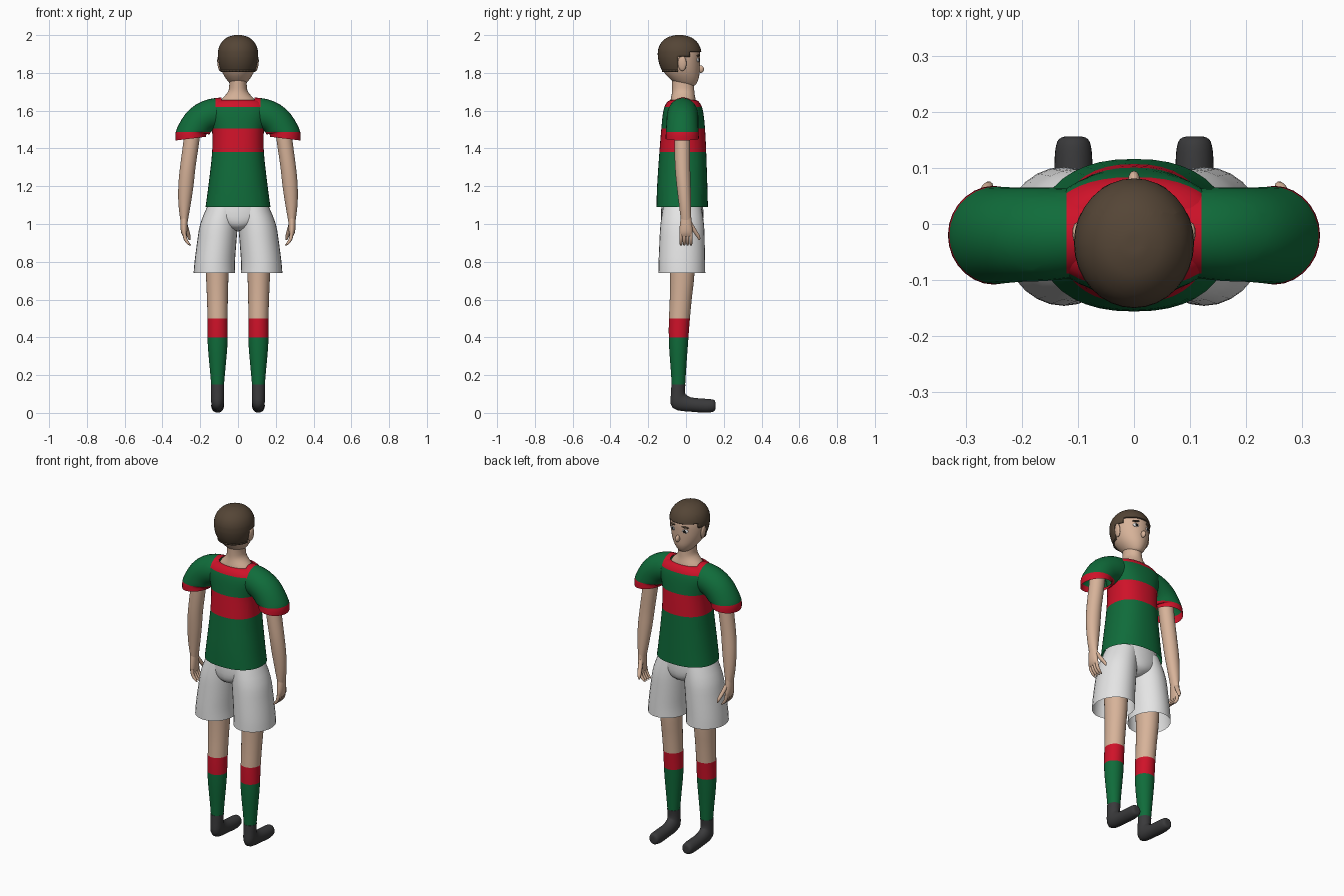
import bpy, bmesh, math
from mathutils import Vector, Matrix

cube = bpy.data.objects.get("Cube")
if cube:
    bpy.data.objects.remove(cube, do_unlink=True)


def material(name, rgb):
    m = bpy.data.materials.new(name)
    m.use_nodes = True
    m.diffuse_color = (*rgb, 1)
    m.node_tree.nodes["Principled BSDF"].inputs["Base Color"].default_value = (*rgb, 1)
    return m


SKIN = material("skin", (0.68, 0.45, 0.32))
BROWN = material("hair brown", (0.09, 0.06, 0.037))
GREEN = material("shirt green", (0.005, 0.15, 0.043))
RED = material("trim red", (0.62, 0.006, 0.022))
WHITE = material("shorts white", (0.78, 0.78, 0.78))
DARK = material("shoe charcoal", (0.042, 0.042, 0.044))
BLACK = material("pupil black", (0.008, 0.008, 0.008))


def finish(name, bm, mats, mirror=False):
    me = bpy.data.meshes.new(name)
    bm.to_mesh(me)
    bm.free()
    for m in mats:
        me.materials.append(m)
    ob = bpy.data.objects.new(name, me)
    bpy.context.collection.objects.link(ob)
    if mirror:
        mod = ob.modifiers.new("mirror", 'MIRROR')
        mod.use_mirror_merge = False
    bpy.ops.object.select_all(action='DESELECT')
    ob.select_set(True)
    bpy.context.view_layer.objects.active = ob
    bpy.ops.object.shade_smooth_by_angle(angle=math.radians(50))
    return ob


def spline(a, b, c, d, t):
    return [0.5 * (2 * q + (r - p) * t + (2 * p - 5 * q + 4 * r - s) * t * t
                   + (3 * q - p - 3 * r + s) * t ** 3) for p, q, r, s in zip(a, b, c, d)]


def loft(name, rings, mats, mirror=False, axis='Y', caps=False, power=2, sides=28,
         steps=3, cuts=(), rule=None):
    """Skin smooth rings (x, y, z, rx, ry, tilt); cuts are (axis, position) planes;
    rule maps a face centre to a material index, or to None to remove the face."""
    rings = [tuple(r) + (0,) * (6 - len(r)) for r in rings]
    pad = [rings[0]] + rings + [rings[-1]]
    dense = [spline(*pad[i:i + 4], k / steps) for i in range(len(rings) - 1) for k in range(steps)]
    dense.append(rings[-1])
    bm = bmesh.new()
    loops = []
    for x, y, z, rx, ry, tilt in dense:
        rot = Matrix.Rotation(math.radians(-tilt if axis == 'Y' else tilt), 3, axis)
        row = []
        for k in range(sides):
            a = 2 * math.pi * k / sides
            c, s = math.cos(a), math.sin(a)
            p = Vector((rx * math.copysign(abs(c) ** (2 / power), c),
                        ry * math.copysign(abs(s) ** (2 / power), s), 0))
            row.append(bm.verts.new(Vector((x, y, z)) + rot @ p))
        loops.append(row)
    for a, b in zip(loops, loops[1:]):
        for k in range(sides):
            j = (k + 1) % sides
            bm.faces.new((a[k], a[j], b[j], b[k]))
    if caps:
        bm.faces.new(loops[0])
        bm.faces.new(loops[-1])
    bmesh.ops.recalc_face_normals(bm, faces=bm.faces)
    for i, pos in cuts:
        no = Vector((0, 0, 0))
        no[i] = 1
        bmesh.ops.bisect_plane(bm, geom=bm.verts[:] + bm.edges[:] + bm.faces[:],
                               plane_co=no * pos, plane_no=no)
    if rule:
        gone = []
        for f in bm.faces:
            index = rule(f.calc_center_median())
            if index is None:
                gone.append(f)
            else:
                f.material_index = index
        bmesh.ops.delete(bm, geom=gone, context='FACES')
    return finish(name, bm, mats, mirror)


def blob(name, centre, size, mat, mirror=False, turn=(0, 0)):
    bm = bmesh.new()
    bmesh.ops.create_uvsphere(bm, u_segments=16, v_segments=10, radius=1)
    rot = Matrix.Rotation(math.radians(turn[0]), 4, 'Z') @ Matrix.Rotation(math.radians(turn[1]), 4, 'Y')
    bm.transform(Matrix.Translation(centre) @ rot @ Matrix.Diagonal((*size, 1)))
    return finish(name, bm, [mat], mirror)


# Shirt: torso with chest stripe and square collar
def shirt_colour(c):
    collar = c.z > 1.62 and abs(c.x) < 0.12
    return 1 if collar or 1.38 < c.z < 1.505 else 0


collar_cuts = [(2, 1.62), (0, 0.12), (0, -0.12)]
loft("shirt_body", [(0, -.02, 1.09, .172, .136), (0, -.02, 1.2, .157, .133),
                    (0, -.017, 1.38, .137, .124), (0, -.015, 1.5, .138, .116),
                    (0, -.015, 1.58, .16, .108), (0, -.015, 1.625, .155, .097),
                    (0, -.015, 1.65, .125, .08), (0, -.015, 1.656, .098, .066)],
     [GREEN, RED], power=2.3, sides=40, cuts=collar_cuts + [(2, 1.38), (2, 1.505)],
     rule=shirt_colour)

# Sleeves sweep out from the shoulder and down to a red cuff
loft("sleeves", [(.095, -.016, 1.585, .085, .078, 95), (.15, -.018, 1.575, .085, .083, 83),
                 (.2, -.019, 1.545, .084, .084, 52), (.235, -.02, 1.5, .083, .086, 18),
                 (.248, -.02, 1.48, .083, .087, 0), (.25, -.02, 1.452, .081, .088, -7)],
     [GREEN, RED], mirror=True, cuts=collar_cuts + [(2, 1.488)],
     rule=lambda c: 1 if c.z < 1.488 or (c.z > 1.62 and c.x < 0.12) else 0)

# Shorts: hips and two open legs
loft("shorts_hips", [(0, -.02, .965, .03, .06), (0, -.02, .99, .1, .1),
                     (0, -.02, 1.04, .165, .112), (0, -.02, 1.13, .155, .108)], [WHITE], caps=True)
loft("shorts_legs", [(.075, -.02, 1.1, .085, .1), (.1, -.02, 1.0, .1, .115),
                     (.113, -.021, .9, .104, .12), (.123, -.022, .8, .107, .123),
                     (.125, -.022, .74, .11, .124)], [WHITE], mirror=True)

# Legs wearing socks, and shoes bending from ankle to toe
loft("legs_and_socks", [(.11, -.02, .95, .068, .07), (.11, -.02, .74, .06, .065),
                        (.109, -.028, .6, .055, .058), (.108, -.036, .48, .053, .055),
                        (.108, -.04, .36, .052, .05), (.108, -.04, .22, .04, .04),
                        (.108, -.04, .14, .033, .035)],
     [SKIN, RED, GREEN], mirror=True, cuts=[(2, .4), (2, .5)],
     rule=lambda c: 0 if c.z > .5 else 1 if c.z > .4 else 2)
loft("shoes", [(.108, -.04, .15, .035, .037), (.108, -.043, .1, .034, .038, 10),
               (.108, -.035, .062, .034, .05, 45), (.108, .02, .045, .033, .038, 83),
               (.108, .1, .038, .034, .037, 90), (.108, .14, .038, .031, .033, 90),
               (.108, .154, .038, .022, .024, 90), (.108, .156, .038, .005, .005, 90)],
     [DARK], mirror=True, axis='X', caps=True)

# Arms and hands
loft("arms", [(.235, -.02, 1.54, .044, .042), (.248, -.02, 1.43, .042, .042),
              (.266, -.018, 1.3, .041, .04), (.276, -.012, 1.2, .04, .037),
              (.283, -.005, 1.1, .032, .032), (.285, 0, 1.02, .02, .027)], [SKIN], mirror=True)
loft("palms", [(.285, 0, 1.04, .02, .027), (.286, 0, .99, .019, .033),
               (.285, 0, .955, .016, .035), (.282, 0, .935, .01, .032)],
     [SKIN], mirror=True, caps=True, sides=16)
for i, finger in enumerate(("index", "middle", "ring", "little")):
    y = .026 - .0175 * i
    loft(finger + "_fingers", [(.284, y, .95, .01, .009), (.278, y, .92, .01, .009),
                               (.263, y, .896, .009, .008), (.251, y, .886, .004, .004)],
         [SKIN], mirror=True, caps=True, sides=10)
loft("thumbs", [(.282, .018, 1.01, .012, .014), (.27, .045, .965, .012, .013),
                (.261, .064, .935, .01, .011), (.257, .071, .915, .004, .004)],
     [SKIN], mirror=True, caps=True, sides=10)

# Neck and head
loft("neck", [(0, -.015, 1.63, .105, .07), (0, -.015, 1.66, .088, .066),
              (0, -.015, 1.69, .06, .06), (0, -.015, 1.72, .047, .058),
              (0, -.018, 1.79, .047, .058)], [SKIN])
HEAD = [(0, .008, 1.728, .01, .015), (0, .004, 1.735, .034, .045), (0, -.01, 1.77, .064, .077),
        (0, -.024, 1.81, .086, .096), (0, -.032, 1.86, .098, .106), (0, -.034, 1.91, .099, .107),
        (0, -.035, 1.95, .085, .092), (0, -.035, 1.98, .055, .06), (0, -.035, 1.993, .02, .022),
        (0, -.035, 1.995, .002, .002)]
loft("head", HEAD, [SKIN], caps=True, sides=32)


# Hair: a padded shell of the head, stepped around fringe and ears
def hairline(c):
    kept = c.z > 1.912 or (c.y < .02 and c.z > 1.885) or (c.y < -.043 and c.z > 1.815)
    return 0 if kept else None


hair = loft("hair", [(x, y, z + .005, rx + .007, ry + .008) for x, y, z, rx, ry in HEAD],
            [BROWN], caps=True, sides=32, rule=hairline,
            cuts=[(2, 1.815), (2, 1.885), (2, 1.912), (1, .02), (1, -.043)])
shell = hair.modifiers.new("thickness", 'SOLIDIFY')
shell.thickness = .009

# Face details
blob("nose", (0, .077, 1.82), (.011, .018, .02), SKIN)
blob("ears", (.099, -.02, 1.85), (.01, .023, .04), SKIN, mirror=True, turn=(-8, 6))
blob("eye_whites", (.04, .064, 1.868), (.017, .006, .011), WHITE, mirror=True, turn=(-22, 0))
blob("pupils", (.039, .0685, 1.868), (.008, .004, .009), BLACK, mirror=True, turn=(-22, 0))
blob("eyebrows", (.041, .066, 1.892), (.021, .006, .005), BROWN, mirror=True, turn=(-22, 8))
